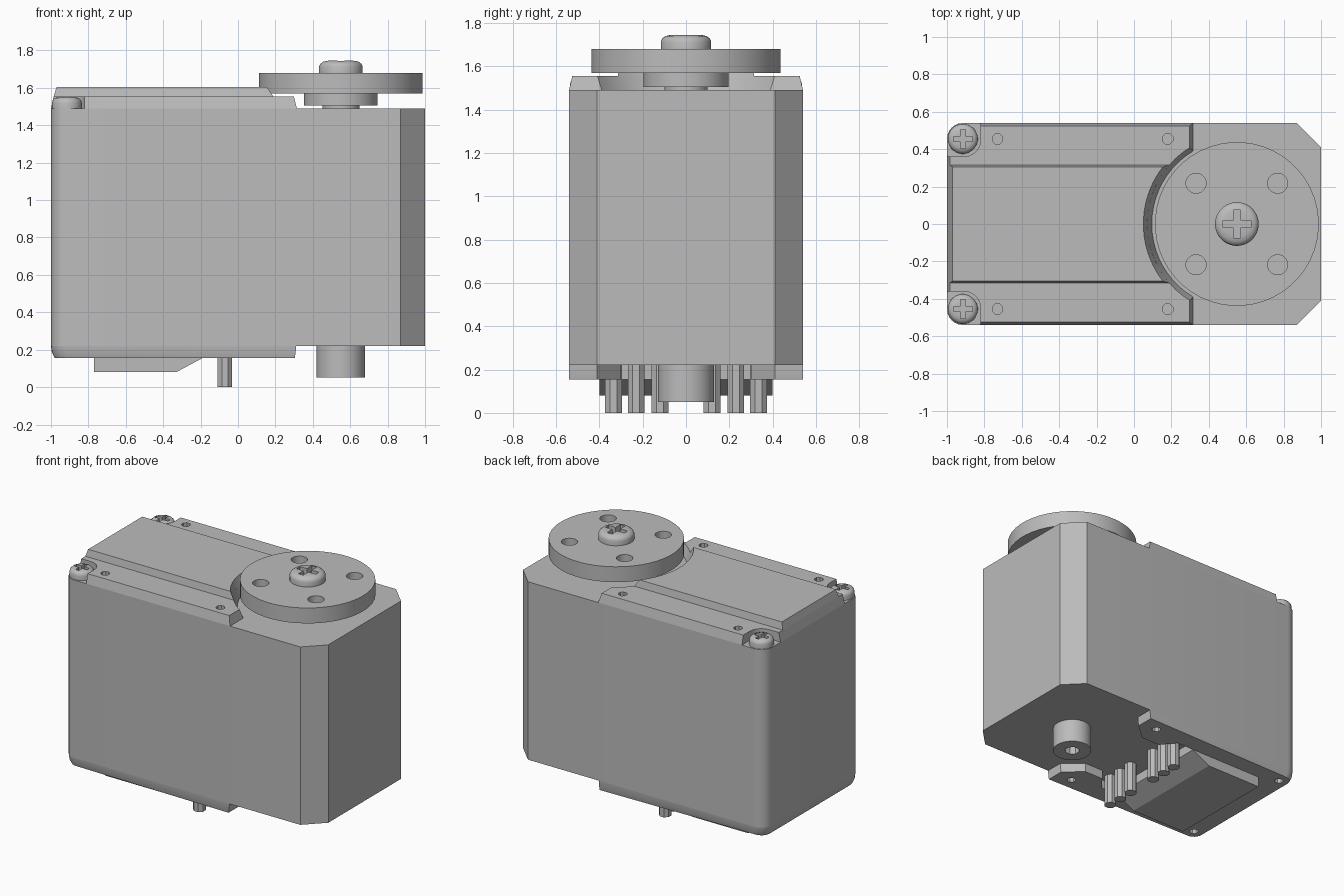
import bpy, bmesh
from math import sin, cos, pi, sqrt, radians, atan2

cube = bpy.data.objects.get("Cube")
if cube:
    bpy.data.objects.remove(cube, do_unlink=True)

grey = bpy.data.materials.new("plain_grey")
grey.use_nodes = True
grey.diffuse_color = (0.5, 0.5, 0.5, 1)
grey.node_tree.nodes["Principled BSDF"].inputs["Base Color"].default_value = (0.5, 0.5, 0.5, 1)

AXIS = 0.55    # x position of the output shaft
SIDE = 0.54    # half width of the case


def make(name, bm):
    bmesh.ops.recalc_face_normals(bm, faces=bm.faces)
    mesh = bpy.data.meshes.new(name)
    bm.to_mesh(mesh)
    bm.free()
    ob = bpy.data.objects.new(name, mesh)
    bpy.context.collection.objects.link(ob)
    mesh.materials.append(grey)
    return ob


def activate(ob):
    bpy.ops.object.select_all(action='DESELECT')
    ob.select_set(True)
    bpy.context.view_layer.objects.active = ob


def loft(name, layers):
    """Closed solid through (outline, z) layers with equal point counts."""
    bm = bmesh.new()
    rings = [[bm.verts.new((x, y, z)) for x, y in pts] for pts, z in layers]
    n = len(rings[0])
    for a, b in zip(rings, rings[1:]):
        for i in range(n):
            j = (i + 1) % n
            bm.faces.new((a[i], a[j], b[j], b[i]))
    bm.faces.new(rings[0])
    bm.faces.new(rings[-1])
    return make(name, bm)


def circle(x, y, r, n):
    return [(x + r * cos(2 * pi * (i + .5) / n), y + r * sin(2 * pi * (i + .5) / n)) for i in range(n)]


def turned(name, x, y, profile, n=32):
    return loft(name, [(circle(x, y, r, n), z) for r, z in profile])


def box(x, y, w, d, z0, z1):
    pts = [(x - w, y - d), (x + w, y - d), (x + w, y + d), (x - w, y + d)]
    return loft("cutter", [(pts, z0), (pts, z1)])


def cut(ob, cutters):
    for c in cutters:
        c.hide_render = True
        mod = ob.modifiers.new("cut", 'BOOLEAN')
        mod.object, mod.operation, mod.solver = c, 'DIFFERENCE', 'EXACT'
        activate(ob)
        bpy.ops.object.modifier_apply(modifier=mod.name)
        bpy.data.objects.remove(c, do_unlink=True)


def smooth(ob):
    activate(ob)
    bpy.ops.object.shade_smooth_by_angle(angle=radians(32))


def mirrored(half):
    """Complete an outline from its +y half."""
    return half + [(x, -y) for x, y in reversed(half) if abs(y) > 1e-4]


def rounded_corner(inset=0, r=0.085, n=6):
    cx, cy = -1 + r, SIDE - r
    r -= inset
    return [(cx - r * sin(i / n * pi / 2), cy + r * cos(i / n * pi / 2)) for i in range(n + 1)]


# main case: chamfered at the shaft end, rounded at the other
case_half = [(1, 0.41), (0.87, SIDE)] + rounded_corner()
outline = mirrored(case_half)
smooth(loft("main_case", [(outline, 0.22), (outline, 1.49)]))


# lower cover with a recess for the pins
def lower_outline(inset):
    end = 0.31 - inset / 3
    half = [(-0.2, 0.4), (-0.05, 0.4), (0.03, 0.3), (0.18, 0.3), (end, 0.41), (end, SIDE)]
    return mirrored(half + rounded_corner(inset))


lower = loft("lower_cover", [(lower_outline(0), 0.22), (lower_outline(0.005), 0.185),
                             (lower_outline(0.02), 0.155)])
cut(lower, [turned("cutter", x, s * 0.45, [(0.03, 0.1), (0.03, 0.21)], 8)
            for x in (-0.91, 0.18) for s in (1, -1)])
smooth(lower)

# raised block under the case, sloped towards the pins
bm = bmesh.new()
side = [bm.verts.new((x, -0.4, z)) for x, z in
        ((-0.77, 0.17), (-0.77, 0.08), (-0.33, 0.08), (-0.19, 0.155), (-0.19, 0.22), (-0.3, 0.22))]
face = bm.faces.new(side)
ext = bmesh.ops.extrude_face_region(bm, geom=[face])
for v in ext["geom"]:
    if isinstance(v, bmesh.types.BMVert):
        v.co.y = 0.4
make("underside_block", bm)


# upper cover: arc cut-out around the shaft, round pockets for corner screws
def shaft_arc(r, y_end, n=10):
    x_end = sqrt(r * r - y_end * y_end)
    a = atan2(y_end, x_end)
    return [(AXIS - r * cos(a * i / n), r * sin(a * i / n)) for i in range(n + 1)]


def cover_outline(r, inset, end):
    y_end = sqrt(r * r - (AXIS - end) ** 2)
    pocket = [(-0.91 + 0.09 * cos(a), 0.45 + 0.09 * sin(a))
              for a in (-pi / 2 * i / 5 for i in range(6))]
    half = shaft_arc(r, y_end) + [(end, SIDE - inset), (-0.82, SIDE - inset)] + pocket
    return mirrored(half + [(-1 + inset, 0.36)])


upper = loft("upper_cover", [(cover_outline(0.455, 0, 0.315), 1.49),
                             (cover_outline(0.48, 0.015, 0.298), 1.555)])
cut(upper, [turned("cutter", x, s * 0.455, [(0.03, 1.5), (0.03, 1.6)], 8)
            for x in (-0.73, 0.18) for s in (1, -1)])
smooth(upper)


def deck_outline(r, y, x):
    return mirrored(shaft_arc(r, y) + [(x, y)])


smooth(loft("raised_deck", [(deck_outline(0.48, 0.315, -0.985), 1.555),
                            (deck_outline(0.5, 0.305, -0.97), 1.605)]))


# cross-slotted screws
def screw(name, x, y, r, z0, z1, turn=0.5):
    h = z1 - z0
    ob = turned(name, x, y, [(r, z0), (r, z0 + h * 0.55), (r * 0.95, z0 + h * 0.75),
                             (r * 0.82, z0 + h * 0.92), (r * 0.6, z1)])
    cut(ob, [box(x, y, r * 0.64, r * 0.16, z1 - h * 0.6, z1 + h),
             box(x, y, r * 0.16, r * 0.64, z1 - h * 0.6, z1 + h)])
    smooth(ob)


screw("left_corner_screw", -0.915, 0.455, 0.08, 1.485, 1.55)
screw("right_corner_screw", -0.915, -0.455, 0.08, 1.485, 1.55)
screw("horn_screw", AXIS, 0, 0.117, 1.675, 1.745)

# output shaft, hub and round horn
smooth(turned("output_shaft", AXIS, 0, [(0.1, 1.48), (0.1, 1.52)]))
smooth(turned("horn_hub", AXIS, 0, [(0.197, 1.505), (0.197, 1.575)]))
horn = turned("round_horn", AXIS, 0, [(0.438, 1.57), (0.438, 1.68)], 48)
cut(horn, [turned("cutter", AXIS + sx * 0.218, sy * 0.218, [(0.054, 1.5), (0.054, 1.8)], 16)
           for sx in (1, -1) for sy in (1, -1)])
smooth(horn)

# lower pivot boss with a socket
boss = turned("pivot_boss", AXIS, 0, [(0.13, 0.05), (0.13, 0.225)])
cut(boss, [turned("cutter", AXIS, 0, [(0.05, 0), (0.05, 0.18)], 8)])
smooth(boss)

# connector pins in two groups of three
for s in (1, -1):
    for i, y in enumerate((0.12, 0.23, 0.335)):
        turned("pin_%s_%d" % ("left" if s > 0 else "right", i + 1), -0.07, s * y,
               [(0.042, 0), (0.042, 0.225)], 8)
